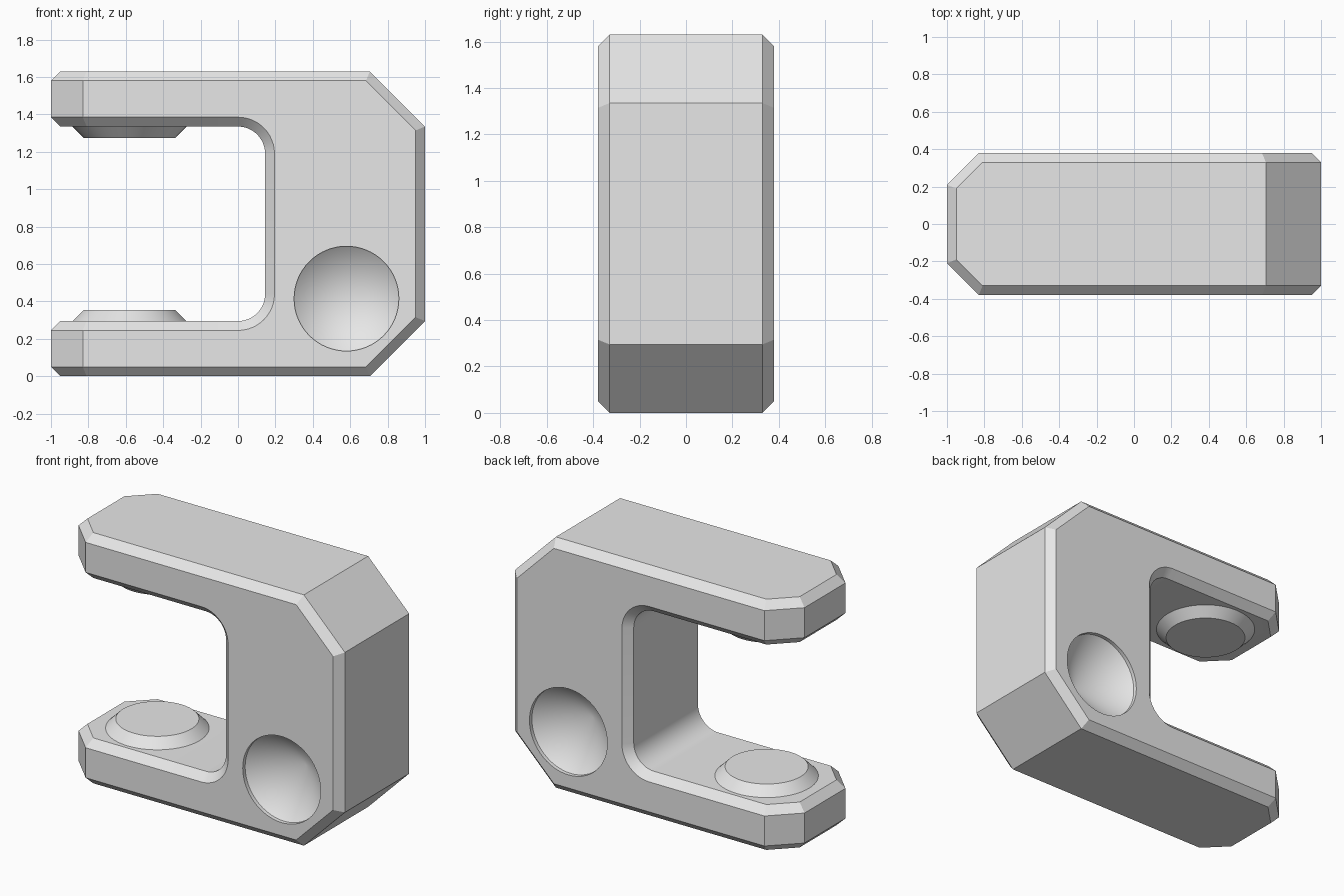
import bpy
import bmesh
from math import pi, sin, cos
from mathutils import Matrix, Vector

cube = bpy.data.objects.get("Cube")
if cube:
    bpy.data.objects.remove(cube, do_unlink=True)

grey = bpy.data.materials.new("light_grey")
grey.use_nodes = True
grey.diffuse_color = (0.8, 0.8, 0.8, 1)
grey.node_tree.nodes["Principled BSDF"].inputs["Base Color"].default_value = (0.8, 0.8, 0.8, 1)

HEIGHT, HALF_DEPTH, ARM, CHAMFER = 1.63, 0.38, 0.295, 0.05


def make_object(name, bm):
    bmesh.ops.recalc_face_normals(bm, faces=bm.faces)
    mesh = bpy.data.meshes.new(name)
    bm.to_mesh(mesh)
    bm.free()
    mesh.materials.append(grey)
    obj = bpy.data.objects.new(name, mesh)
    bpy.context.collection.objects.link(obj)
    return obj


def activate(obj):
    bpy.ops.object.select_all(action='DESELECT')
    obj.select_set(True)
    bpy.context.view_layer.objects.active = obj


def smooth(obj):
    activate(obj)
    bpy.ops.object.shade_smooth_by_angle(angle=pi / 6)


def lathe(name, profile, matrix):
    """Spin an (r, z) profile around z, then place it."""
    bm = bmesh.new()
    verts = [bm.verts.new((r, 0, z)) for r, z in profile]
    edges = [bm.edges.new(pair) for pair in zip(verts, verts[1:])]
    bmesh.ops.spin(bm, geom=verts + edges, cent=(0, 0, 0), axis=(0, 0, 1),
                   angle=2 * pi, steps=64, use_duplicate=False)
    bmesh.ops.remove_doubles(bm, verts=bm.verts, dist=0.0001)
    bm.transform(matrix)
    return make_object(name, bm)


# C-shaped body: lower half of the profile, mirrored to the upper half
def fillet_point(i, steps=12, radius=0.145):
    a = -pi / 2 + i / steps * pi / 2
    return radius * cos(a), ARM + radius + radius * sin(a)


inner = [(-1, ARM)] + [fillet_point(i) for i in range(13)]
outer = [(1, ARM), (0.705, 0), (-1, 0)]
lower = outer + inner
profile = lower + [(x, HEIGHT - z) for x, z in reversed(lower)]

bm = bmesh.new()
face = bm.faces.new([bm.verts.new((x, -HALF_DEPTH, z)) for x, z in profile])
ext = bmesh.ops.extrude_face_region(bm, geom=[face])
bmesh.ops.translate(bm, vec=(0, 2 * HALF_DEPTH, 0),
                    verts=[v for v in ext["geom"] if isinstance(v, bmesh.types.BMVert)])
bmesh.ops.recalc_face_normals(bm, faces=bm.faces)

# Cut the vertical corners of the arm tips
tips = [e for e in bm.edges
        if all(v.co.x < -0.99 for v in e.verts)
        and abs(e.verts[0].co.y - e.verts[1].co.y) < 0.01]
bmesh.ops.bevel(bm, geom=tips, offset=0.17, segments=1, affect='EDGES', profile=0.5)
bm.normal_update()


# Chamfer the side outlines and the horizontal edges of the tips
def is_rim(edge):
    a, b = (f.normal for f in edge.link_faces)
    if abs(a.y) < abs(b.y):
        a, b = b, a
    side = abs(a.y) > 0.99 and abs(b.y) < 0.1
    tip = (max(abs(a.z), abs(b.z)) > 0.99 and min(a.x, b.x) < -0.5
           and all(v.co.x < -0.8 for v in edge.verts))
    return side or tip


bmesh.ops.bevel(bm, geom=[e for e in bm.edges if is_rim(e)], offset=CHAMFER,
                segments=1, affect='EDGES', profile=0.5)
body = make_object("clamp_body", bm)

# Conical sockets on the front and back
for side in (1, -1):
    place = Matrix.Translation((0.58, 0, 0.415)) @ Matrix.Rotation(side * pi / 2, 4, 'X')
    cutter = lathe("socket_cutter", [(0, 0.13), (0.28, 0.355), (0.28, 0.5), (0, 0.5)], place)
    cutter.hide_render = True
    activate(body)
    mod = body.modifiers.new("socket", 'BOOLEAN')
    mod.operation, mod.solver, mod.object = 'DIFFERENCE', 'EXACT', cutter
    bpy.ops.object.modifier_apply(modifier=mod.name)
    bpy.data.objects.remove(cutter, do_unlink=True)
smooth(body)

# Round pads facing each other on the arms
pad = [(0, -0.02), (0.305, -0.02), (0.305, 0), (0.245, 0.06), (0, 0.06)]
for name, z, turn in (("lower_pad", ARM, 0), ("upper_pad", HEIGHT - ARM, pi)):
    place = Matrix.Translation(Vector((-0.58, 0, z))) @ Matrix.Rotation(turn, 4, 'X')
    smooth(lathe(name, pad, place))
